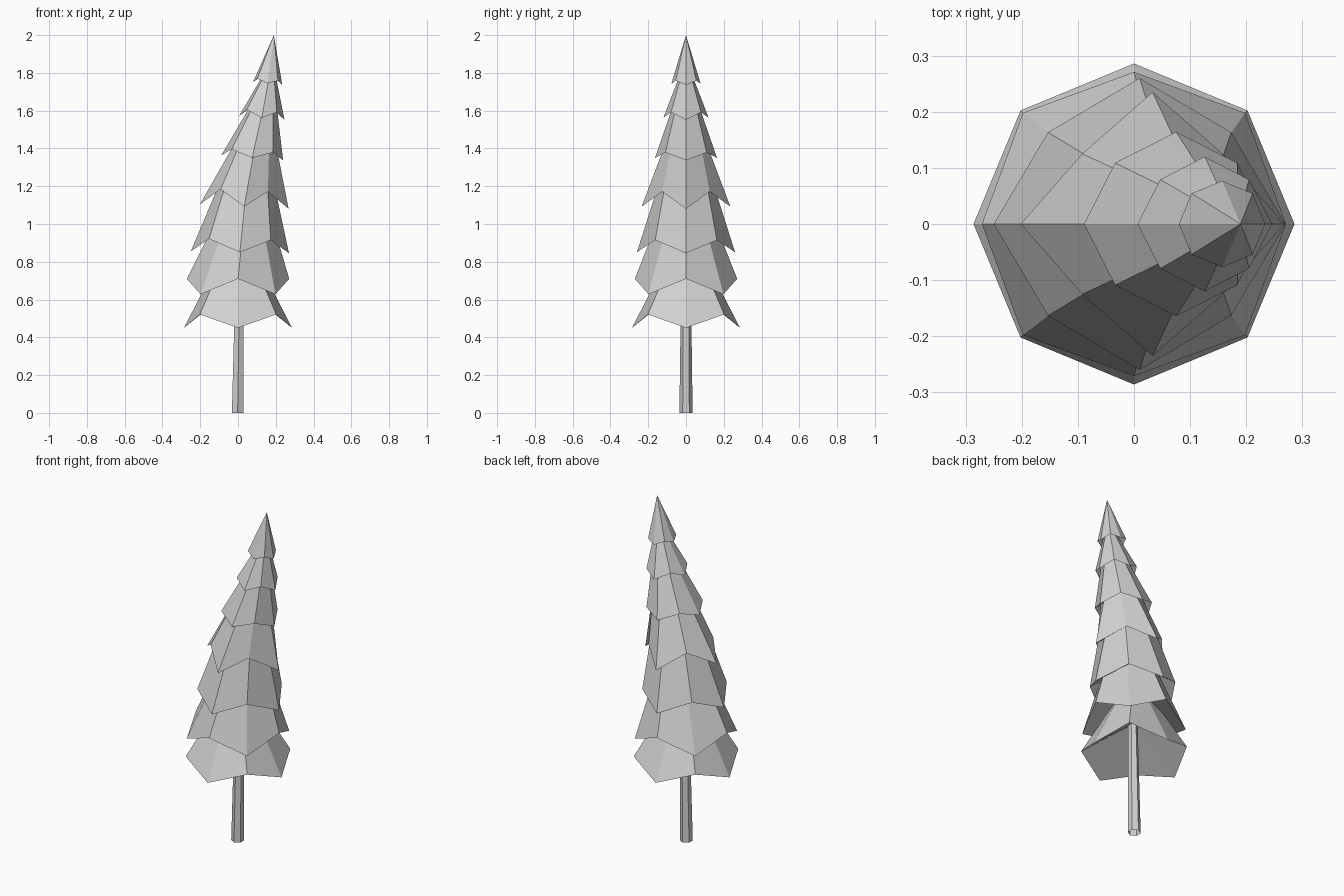
import bpy
import bmesh
from math import cos, sin, pi

cube = bpy.data.objects.get("Cube")
if cube:
    bpy.data.objects.remove(cube)

# One plain material for the whole tree
grey = bpy.data.materials.new("plain_grey")
grey.use_nodes = True
colour = (0.63, 0.63, 0.63, 1)
grey.diffuse_color = colour
grey.node_tree.nodes["Principled BSDF"].inputs["Base Color"].default_value = colour


def finish(name, bm):
    bmesh.ops.remove_doubles(bm, verts=bm.verts, dist=0.0005)
    bmesh.ops.recalc_face_normals(bm, faces=bm.faces)
    mesh = bpy.data.meshes.new(name)
    bm.to_mesh(mesh)
    bm.free()
    mesh.materials.append(grey)
    obj = bpy.data.objects.new(name, mesh)
    bpy.context.collection.objects.link(obj)
    return obj


def bridge(bm, low, high):
    n = len(low)
    for i in range(n):
        j = (i + 1) % n
        bm.faces.new((low[i], low[j], high[j], high[i]))


def branch_tier(name, turn, z_tip, z_notch, r_tip, r_notch, cx, tilt, z_top, r_top, cx_top):
    """Eight-sided skirt with low tips, high notches and a hollow conical underside."""
    bm = bmesh.new()
    hem, top_ring, inner = [], [], []
    for i in range(8):
        a = (i + turn) * pi / 4
        r, z = (r_notch, z_notch) if i % 2 else (r_tip, z_tip)
        top = r_top * (1.04 if i % 2 else 0.95)
        core = 0.1 * r_notch
        hem.append(bm.verts.new((cx + r * cos(a), r * sin(a), z - tilt * r * cos(a))))
        top_ring.append(bm.verts.new((cx_top + top * cos(a), top * sin(a), z_top)))
        inner.append(bm.verts.new((cx + core * cos(a), core * sin(a),
                                   z_notch + 0.5 * r_notch)))
    bridge(bm, hem, top_ring)
    bridge(bm, inner, hem)
    return finish(name, bm)


# Branch tiers from the lowest to the pointed, leaning top
tiers = [
    (0, 0.45, 0.521, 0.286, 0.286, 0, 0, 0.8, 0.112, 0),
    (1, 0.628, 0.71, 0.28, 0.271, 0, 0, 1.0, 0.15, 0.03),
    (0, 0.85, 0.918, 0.26, 0.231, 0.01, 0.02, 1.25, 0.14, 0.05),
    (0, 1.092, 1.178, 0.235, 0.177, 0.033, 0.05, 1.5, 0.085, 0.105),
    (0, 1.35, 1.387, 0.164, 0.154, 0.075, 0.08, 1.68, 0.053, 0.148),
    (0, 1.562, 1.598, 0.12, 0.112, 0.126, 0.085, 1.82, 0.022, 0.172),
    (0, 1.744, 1.764, 0.077, 0.077, 0.157, 0.1, 2.0, 0, 0.19),
]
for number, tier in enumerate(tiers, 1):
    branch_tier(f"branch_tier_{number}", *tier)

# Six-sided trunk, tapering slightly as it rises into the branches
bm = bmesh.new()
rings = []
for z, r, cx in ((0, 0.035, -0.002), (0.46, 0.029, 0.005), (0.75, 0.025, 0.009)):
    rings.append([bm.verts.new((cx + r * sin(k * pi / 3), r * cos(k * pi / 3), z))
                  for k in range(6)])
for low, high in zip(rings, rings[1:]):
    bridge(bm, low, high)
finish("trunk", bm)
